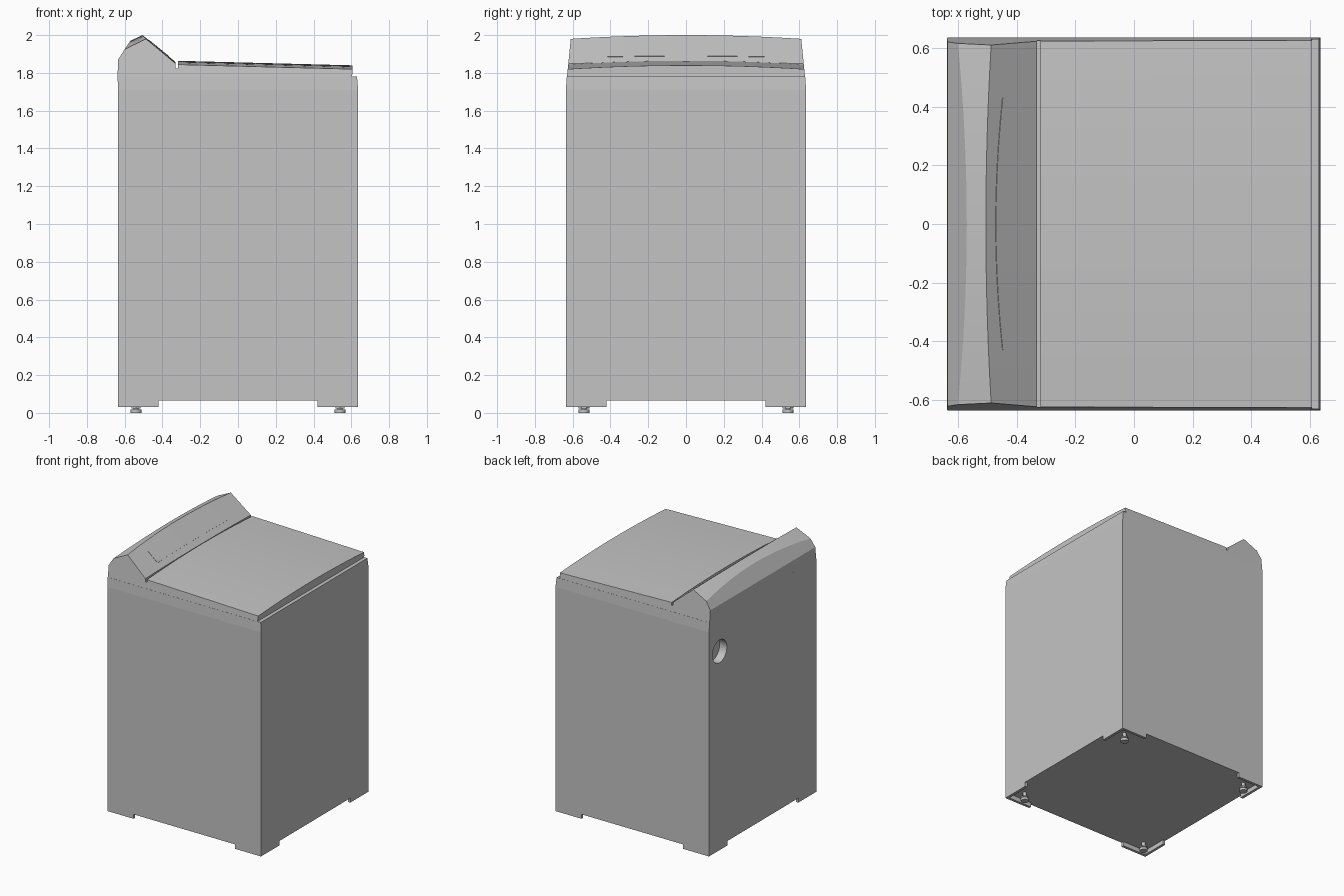
import bpy
import bmesh
from math import pi
from mathutils import Matrix, Vector

if "Cube" in bpy.data.objects:
    bpy.data.objects.remove(bpy.data.objects["Cube"], do_unlink=True)

GREY = (0.55, 0.55, 0.55, 1)
mat = bpy.data.materials.new("light grey enamel")
mat.use_nodes = True
mat.diffuse_color = GREY
mat.node_tree.nodes["Principled BSDF"].inputs["Base Color"].default_value = GREY


def finish(name, bm):
    bmesh.ops.recalc_face_normals(bm, faces=bm.faces)
    mesh = bpy.data.meshes.new(name)
    bm.to_mesh(mesh)
    bm.free()
    mesh.materials.append(mat)
    obj = bpy.data.objects.new(name, mesh)
    bpy.context.collection.objects.link(obj)
    return obj


def loft(name, rings):
    """Skin closed rings of equal length and cap both ends."""
    bm = bmesh.new()
    loops = [[bm.verts.new(p) for p in ring] for ring in rings]
    n = len(loops[0])
    for a, b in zip(loops, loops[1:]):
        for i in range(n):
            j = (i + 1) % n
            bm.faces.new((a[i], a[j], b[j], b[i]))
    bm.faces.new(loops[0])
    bm.faces.new(loops[-1])
    return finish(name, bm)


def smooth(obj):
    bpy.ops.object.select_all(action='DESELECT')
    bpy.context.view_layer.objects.active = obj
    obj.select_set(True)
    bpy.ops.object.shade_smooth_by_angle(angle=0.4)


def box(name, lo, hi):
    def ring(z):
        return [(lo[0], lo[1], z), (hi[0], lo[1], z), (hi[0], hi[1], z), (lo[0], hi[1], z)]
    return loft(name, [ring(lo[2]), ring(hi[2])])


def add_cylinder(bm, radius, z0, z1, sides=20):
    bmesh.ops.create_cone(bm, cap_ends=True, segments=sides, radius1=radius, radius2=radius,
                          depth=z1 - z0, matrix=Matrix.Translation((0, 0, (z0 + z1) / 2)))


def across(name, profile, steps=16, half=None):
    """Sweep an x-z profile across y; profile(t) may bow with t in -1..1."""
    rings = []
    for k in range(steps + 1):
        t = 2 * k / steps - 1
        # side walls lean inward with height
        rings.append([(x, t * (half or 0.63 - 0.1 * (z - 1.78)), z) for x, z in profile(t)])
    obj = loft(name, rings)
    smooth(obj)
    return obj


# Cabinet with a slight shoulder taper
H = 0.636
rings = []
for z, front, back, side in ((0.065, H, H, H), (1.71, H, H, H), (1.78, 0.63, 0.637, 0.631)):
    rings.append([(-back, -side, z), (front, -side, z), (front, side, z), (-back, side, z)])
cabinet = loft("cabinet", rings)

# Round hose recess in the back panel
bm = bmesh.new()
add_cylinder(bm, 0.085, -0.06, 0.06, 32)
cutter = finish("recess_cutter", bm)
cutter.matrix_world = Matrix.Translation((-H, 0.51, 1.52)) @ Matrix.Rotation(pi / 2, 4, 'Y')
cutter.hide_render = True
cut = cabinet.modifiers.new("recess", 'BOOLEAN')
cut.object = cutter
cut.solver = 'EXACT'
bpy.context.view_layer.objects.active = cabinet
bpy.ops.object.modifier_apply(modifier="recess")
bpy.data.objects.remove(cutter, do_unlink=True)

# Corner skirts and levelling feet
for sx, side in ((1, "front"), (-1, "back")):
    for sy, hand in ((1, "left"), (-1, "right")):
        corner = side + "_" + hand

        def skirt(name, x0, y0):
            xs, ys = sorted((sx * x0, sx * H)), sorted((sy * y0, sy * H))
            box(name, (xs[0], ys[0], 0.032), (xs[1], ys[1], 0.066))
        skirt(corner + "_skirt_along", 0.42, H - 0.02)
        skirt(corner + "_skirt_across", H - 0.02, 0.42)

        bm = bmesh.new()
        add_cylinder(bm, 0.028, 0, 0.018)
        add_cylinder(bm, 0.014, 0.016, 0.066)
        add_cylinder(bm, 0.029, 0.023, 0.033, 6)
        foot = finish(corner + "_foot", bm)
        foot.location = (sx * 0.54, sy * 0.54, 0)
        smooth(foot)


# Deck under the lid
across("deck", lambda t: [(-0.36, 1.778), (-0.36, 1.825), (0.6, 1.805), (0.603, 1.778)], 2)

# Bowed lid
across("lid", lambda t: [(-0.318, 1.82), (-0.318, 1.864 - 0.02 * t * t),
                         (0.606, 1.84 - 0.02 * t * t), (0.606, 1.792)])


# Control console with a bowed crest
def crest(t):
    return Vector((-0.505 + 0.018 * t * t, 2.0 - 0.02 * t * t))


def sill(t):
    return Vector((-0.33, 1.857 - 0.008 * t * t))


def console_profile(t):
    b = t * t
    return [(-0.637, 1.778), (-0.636, 1.868), (-0.57 - 0.03 * b, 1.97 - 0.045 * b),
            tuple(crest(t)), tuple(sill(t)), (-0.33, 1.778)]


across("console", console_profile)


# Thin control panel lying on the console slope
def panel_profile(t):
    s = 0.68 * t
    top, low = crest(s), sill(s)
    a = top.lerp(low, 0.19 + 0.1 * t * t)
    b = top.lerp(low, 0.78)
    lift = Vector((0.0014, 0.0016))
    return [tuple(a - lift), tuple(a + lift), tuple(b + lift), tuple(b - lift)]


across("control_panel", panel_profile, 16, 0.43)
